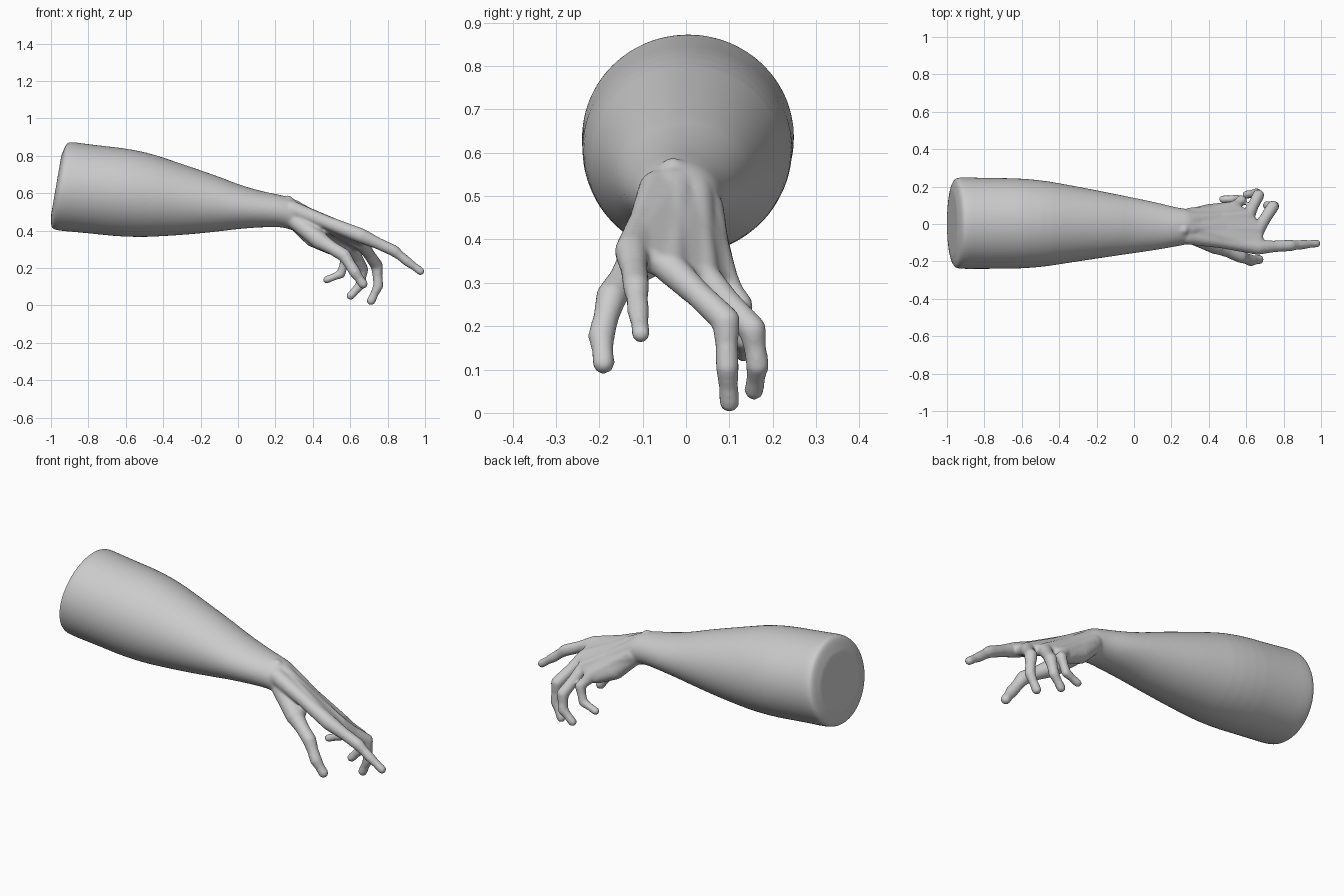
import bpy, bmesh, math
from mathutils import Vector

if "Cube" in bpy.data.objects:
    bpy.data.objects.remove(bpy.data.objects["Cube"])

bm = bmesh.new()


def chaikin(rows, times):
    for _ in range(times):
        out = [rows[0]]
        for a, b in zip(rows, rows[1:]):
            out.append([.75 * p + .25 * q for p, q in zip(a, b)])
            out.append([.25 * p + .75 * q for p, q in zip(a, b)])
        rows = out + [rows[-1]]
    return rows


def loft(rows, n=64):
    """Closed tube; each row is top x, top z, bottom x, bottom z, y min, y max."""
    rings = []
    for xt, zt, xb, zb, y0, y1 in rows:
        ring = []
        for i in range(n):
            a = 2 * math.pi * i / n
            c, s = math.cos(a), math.sin(a)
            ring.append(bm.verts.new(((xt + xb) / 2 + s * (xt - xb) / 2,
                                      (y0 + y1) / 2 + c * (y1 - y0) / 2,
                                      (zt + zb) / 2 + s * (zt - zb) / 2)))
        rings.append(ring)
    for a, b in zip(rings, rings[1:]):
        for i in range(n):
            j = (i + 1) % n
            bm.faces.new((a[i], a[j], b[j], b[i]))
    bm.faces.new(rings[0][::-1])
    bm.faces.new(rings[-1])


def hull(*balls):
    """Convex skin around balls given as (x, y, z, radius)."""
    part = bmesh.new()
    for x, y, z, r in balls:
        made = bmesh.ops.create_icosphere(part, subdivisions=3, radius=r)
        bmesh.ops.translate(part, verts=made["verts"], vec=Vector((x, y, z)))
    res = bmesh.ops.convex_hull(part, input=part.verts[:])
    junk = {g for g in res["geom_interior"] + res["geom_unused"]
            if isinstance(g, bmesh.types.BMVert)}
    bmesh.ops.delete(part, geom=list(junk), context='VERTS')
    tmp = bpy.data.meshes.new("part")
    part.to_mesh(tmp)
    part.free()
    bm.from_mesh(tmp)
    bpy.data.meshes.remove(tmp)


def chain(balls, waist=0.88):
    """Finger: joints with a narrower waist between each pair."""
    for a, b in zip(balls, balls[1:]):
        m = [(p + q) / 2 for p, q in zip(a, b)]
        m[3] *= waist
        hull(a, m)
        hull(m, b)


# forearm with tilted, soft-edged cut end
loft(chaikin([
    (-.945, .80, -1.0, .48, -.17, .18),
    (-.92, .862, -1.0, .412, -.232, .242),
    (-.90, .876, -.96, .40, -.24, .25),
    (-.80, .862, -.84, .39, -.24, .247),
    (-.52, .83, -.57, .362, -.238, .243),
    (-.30, .757, -.30, .376, -.20, .20),
    (-.10, .688, -.10, .396, -.17, .16),
    (.0, .648, .0, .409, -.156, .14),
    (.12, .612, .12, .418, -.138, .115),
    (.23, .59, .22, .42, -.12, .088),
    (.30, .572, .27, .41, -.108, .08),
    (.35, .53, .32, .39, -.09, .07)], 2))

# wrist bump
hull((.265, -.03, .558, .031), (.2, -.03, .545, .03))

# hand bones: wrist end and knuckle of index, middle, ring, little
carpals = [(.29, -.065, .515, .045), (.30, -.02, .52, .045),
           (.30, .02, .505, .045), (.30, .045, .47, .043)]
knuckles = [(.66, -.125, .372, .040), (.66, -.035, .333, .038),
            (.61, .042, .315, .036), (.53, .088, .305, .034)]
# palm webs between neighbouring bones, slightly thinner than the bones
for i in range(3):
    hull(*[(x, y, z, r * .8) for x, y, z, r in
           (carpals[i], carpals[i + 1], knuckles[i], knuckles[i + 1])])
for c, k in zip(carpals, knuckles):
    chain([c, k], .85)

# heel of the hand and thumb pad
hull((.29, .035, .465, .045), (.40, .06, .36, .047), (.50, .078, .31, .04))
hull((.29, -.055, .465, .045), (.44, -.115, .345, .048), (.42, -.04, .38, .045))

# fingers and thumb
fingers = [
    [(.835, -.115, .292, .031), (.905, -.11, .235, .026), (.976, -.104, .183, .022)],
    [(.742, .092, .213, .033), (.75, .095, .105, .027), (.712, .1, .025, .024)],
    [(.665, .153, .193, .032), (.655, .165, .11, .027), (.602, .157, .052, .023)],
    [(.575, .126, .25, .028), (.55, .134, .168, .024), (.475, .132, .138, .021)]]
for k, f in zip(knuckles, fingers):
    chain([k] + f)
chain([(.44, -.115, .345, .045), (.568, -.172, .268, .036),
       (.625, -.195, .178, .031), (.668, -.19, .115, .026)])

# fuse everything into one smooth skin
mesh = bpy.data.meshes.new("arm_and_hand")
bmesh.ops.recalc_face_normals(bm, faces=bm.faces[:])
bm.to_mesh(mesh)
bm.free()
arm = bpy.data.objects.new("arm_and_hand", mesh)
bpy.context.collection.objects.link(arm)
remesh = arm.modifiers.new("fuse", 'REMESH')
remesh.mode = 'VOXEL'
remesh.voxel_size = .0075
remesh.use_smooth_shade = True
smooth = arm.modifiers.new("soften", 'SMOOTH')
smooth.factor = .5
smooth.iterations = 8
